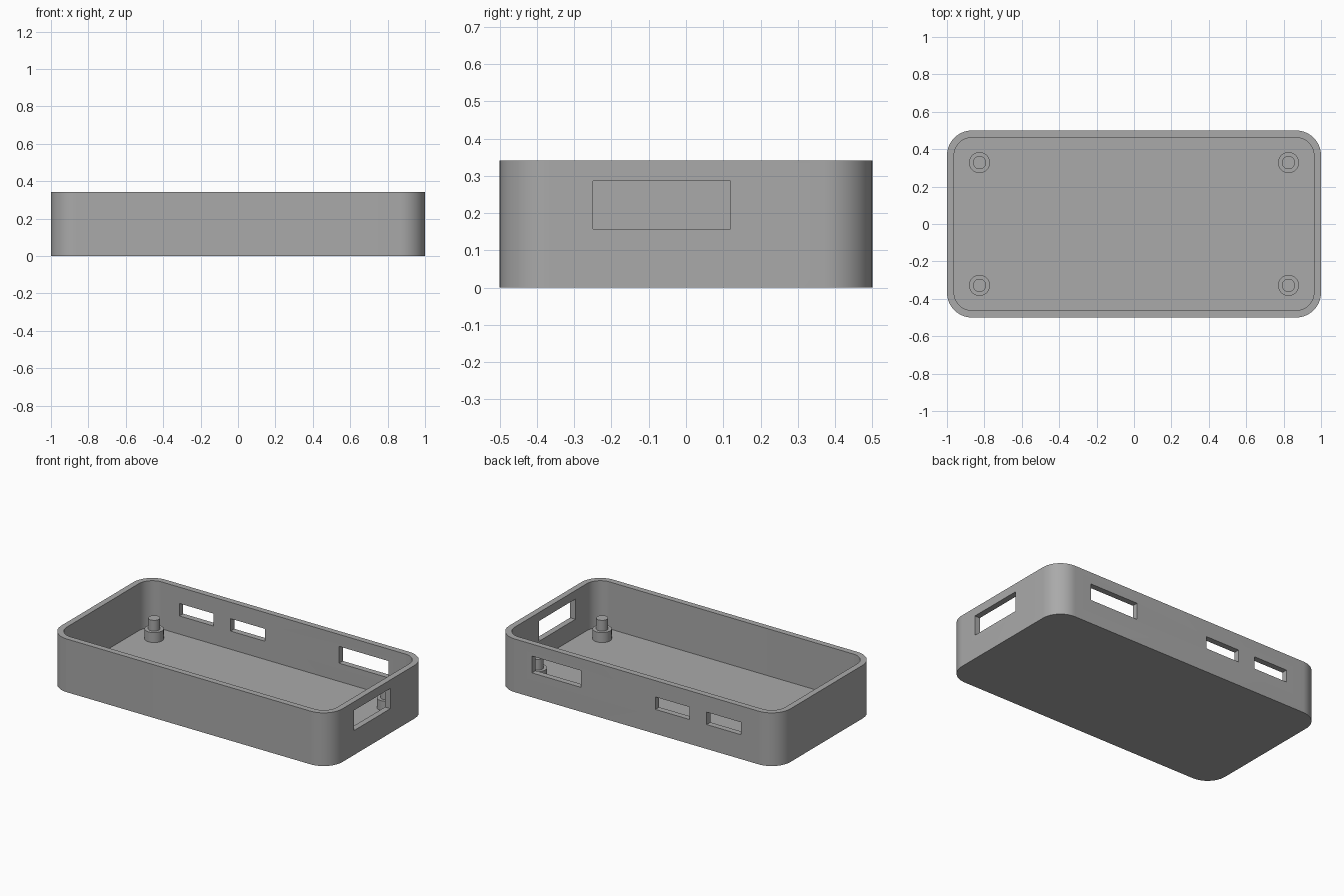
import bpy, bmesh
from math import cos, sin, pi, radians

cube = bpy.data.objects.get("Cube")
if cube:
    bpy.data.objects.remove(cube, do_unlink=True)

HALF_X, HALF_Y, HEIGHT = 1.0, 0.5, 0.342
WALL, FLOOR, RADIUS = 0.038, 0.04, 0.134
STEPS = 16

grey = bpy.data.materials.new("plain_grey")
grey.use_nodes = True
colour = (0.4, 0.4, 0.4, 1)
grey.diffuse_color = colour
grey.node_tree.nodes["Principled BSDF"].inputs["Base Color"].default_value = colour


def make_object(name, bm):
    bmesh.ops.recalc_face_normals(bm, faces=bm.faces)
    mesh = bpy.data.meshes.new(name)
    bm.to_mesh(mesh)
    bm.free()
    mesh.materials.append(grey)
    obj = bpy.data.objects.new(name, mesh)
    bpy.context.collection.objects.link(obj)
    return obj


def smooth(obj):
    bpy.ops.object.select_all(action="DESELECT")
    obj.select_set(True)
    bpy.context.view_layer.objects.active = obj
    bpy.ops.object.shade_smooth_by_angle(angle=radians(30))


def rounded_ring(bm, inset, z):
    """Ring of vertices along a rounded rectangle, inset from the outside."""
    r = RADIUS - inset
    ring = []
    for i, (sx, sy) in enumerate([(1, 1), (-1, 1), (-1, -1), (1, -1)]):
        for k in range(STEPS + 1):
            a = (i + k / STEPS) * pi / 2
            ring.append(bm.verts.new((sx * (HALF_X - RADIUS) + r * cos(a),
                                      sy * (HALF_Y - RADIUS) + r * sin(a), z)))
    return ring


def stack(bm, rings):
    """Skin successive rings and cap both ends."""
    for low, high in zip(rings, rings[1:]):
        for i in range(len(low)):
            j = (i + 1) % len(low)
            bm.faces.new((low[i], low[j], high[j], high[i]))
    bm.faces.new(rings[0])
    bm.faces.new(rings[-1])


# Open tray: outer wall, rim, inner wall and floor
bm = bmesh.new()
stack(bm, [rounded_ring(bm, 0, 0), rounded_ring(bm, 0, HEIGHT),
           rounded_ring(bm, WALL, HEIGHT), rounded_ring(bm, WALL, FLOOR)])
tray = make_object("tray", bm)


# Port openings through the back wall and the +x end wall
def cut_opening(low, high):
    bm = bmesh.new()
    bmesh.ops.create_cube(bm, size=1)
    for v in bm.verts:
        v.co = [(a + b) / 2 + c * (b - a) for a, b, c in zip(low, high, v.co)]
    cutter = make_object("port_cutter", bm)
    cutter.hide_render = True
    mod = tray.modifiers.new("port", "BOOLEAN")
    mod.operation = "DIFFERENCE"
    mod.solver = "EXACT"
    mod.object = cutter
    bpy.context.view_layer.objects.active = tray
    bpy.ops.object.modifier_apply(modifier=mod.name)
    bpy.data.objects.remove(cutter, do_unlink=True)


SILL = 0.157
for x0, x1, top in [(0.396, 0.746, 0.265), (-0.376, -0.133, 0.237), (-0.74, -0.497, 0.237)]:
    cut_opening((x0, 0.42, SILL), (x1, 0.55, top))
cut_opening((0.92, -0.25, SILL), (1.05, 0.12, 0.287))
smooth(tray)


# Corner standoffs: a wide boss carrying a narrower pin
def circle(bm, r, z, n=40):
    return [bm.verts.new((r * cos(2 * pi * i / n), r * sin(2 * pi * i / n), z))
            for i in range(n)]


for side, sx in (("left", 1), ("right", -1)):
    for end, sy in (("front", -1), ("back", 1)):
        bm = bmesh.new()
        stack(bm, [circle(bm, 0.056, FLOOR - 0.01), circle(bm, 0.056, 0.104),
                   circle(bm, 0.035, 0.104), circle(bm, 0.035, 0.173)])
        standoff = make_object(f"standoff_{end}_{side}", bm)
        standoff.location = (sx * 0.826, sy * 0.328, 0)
        smooth(standoff)
